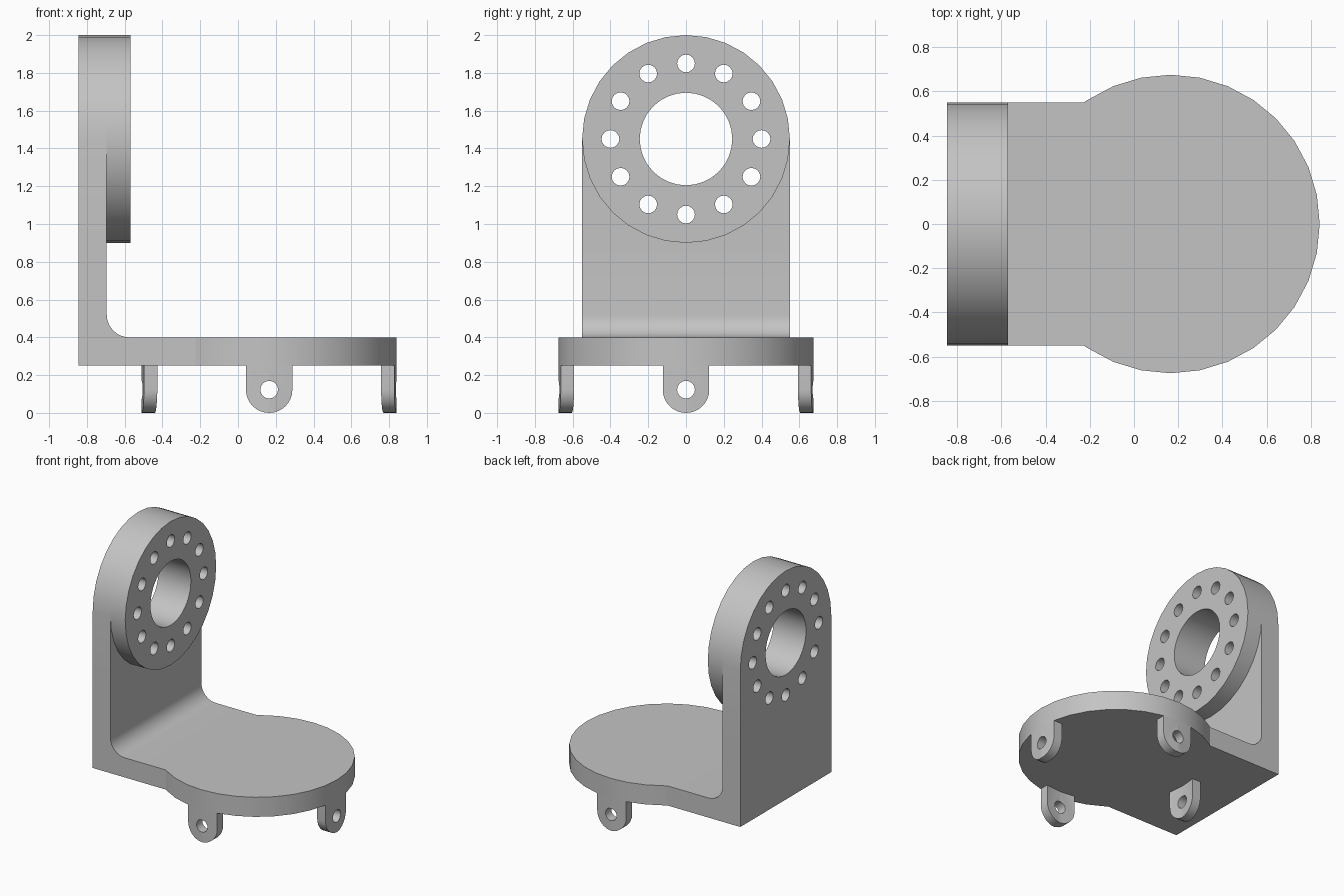
import bpy, bmesh
from math import sin, cos, radians, sqrt

if "Cube" in bpy.data.objects:
    bpy.data.objects.remove(bpy.data.objects["Cube"])

grey = bpy.data.materials.new("plain grey")
grey.use_nodes = True
colour = (0.55, 0.55, 0.55, 1)
grey.diffuse_color = colour
grey.node_tree.nodes["Principled BSDF"].inputs["Base Color"].default_value = colour


def arc(cu, cv, r, start, end, steps):
    """Points along an arc, both ends included."""
    angles = [radians(start + (end - start) * i / steps) for i in range(steps + 1)]
    return [(cu + r * cos(a), cv + r * sin(a)) for a in angles]


def circle(cu, cv, r, steps=32):
    return arc(cu, cv, r, 0, 360, steps)[:-1]


def prism(name, loops, axis, low, high):
    """Extrude an outline with holes along an axis."""
    place = {"x": lambda u, v, w: (w, u, v),
             "y": lambda u, v, w: (u, w, v),
             "z": lambda u, v, w: (u, v, w)}[axis]
    bm = bmesh.new()
    caps = ([], [])
    for loop in loops:
        rings = [[bm.verts.new(place(u, v, w)) for u, v in loop] for w in (low, high)]
        a, b = rings
        for i in range(len(loop)):
            bm.faces.new((a[i - 1], a[i], b[i], b[i - 1]))
        for cap, ring in zip(caps, rings):
            cap += [bm.edges.get((ring[i - 1], ring[i])) for i in range(len(ring))]
    for cap in caps:
        bmesh.ops.triangle_fill(bm, edges=cap, use_beauty=True)
    bmesh.ops.recalc_face_normals(bm, faces=bm.faces[:])
    mesh = bpy.data.meshes.new(name)
    bm.to_mesh(mesh)
    bm.free()
    mesh.materials.append(grey)
    obj = bpy.data.objects.new(name, mesh)
    bpy.context.collection.objects.link(obj)
    return obj


def activate(obj):
    bpy.ops.object.select_all(action="DESELECT")
    obj.select_set(True)
    bpy.context.view_layer.objects.active = obj


# Main dimensions
back, wall, hub_face = -0.845, -0.695, -0.57
half = 0.55
under, deck = 0.25, 0.40
hub_z, hub_low = 1.45, 0.90
disc_x, disc_r = 0.165, 0.675
join = disc_x - sqrt(disc_r ** 2 - half ** 2)
fillet = 0.12

# Angle bracket with a rounded inside corner
profile = [(back, under), (join, under), (join, deck)]
profile += arc(wall + fillet, deck + fillet, fillet, 270, 180, 8)
profile += [(wall, hub_low), (back, hub_low)]
parts = [prism("angle_bracket", [profile], "y", -half, half)]

# Round platform, cut flat where it meets the bracket
sweep = 123.75
outline = [(join, -half)] + arc(disc_x, 0, disc_r, -sweep, sweep, 22) + [(join, half)]
parts.append(prism("round_platform", [outline], "z", under, deck))

# Arched flange and raised hub share one bore and a ring of bolt holes
holes = [circle(0, hub_z, 0.245)]
for u, v in circle(0, hub_z, 0.40, 12):
    holes.append(circle(u, v, 0.047, 16))
arch = [(-half, hub_low), (half, hub_low)] + arc(0, hub_z, half, 0, 180, 16)
parts.append(prism("arched_flange", [arch] + holes, "x", back, wall))
parts.append(prism("raised_hub", [circle(0, hub_z, half)] + holes, "x", wall, hub_face))

# Mounting lug, curved to follow the platform rim
lug_r = 0.123
tongue = [(lug_r, under), (-lug_r, under)] + arc(0, lug_r, lug_r, 180, 360, 16)
lug = prism("left_lug", [tongue, circle(0, lug_r, 0.047, 16)], "x", 0.5, 0.8)
rim = prism("rim_cutter", [circle(0, 0, disc_r), circle(0, 0, 0.605)], "z", -0.1, 0.5)
rim.hide_render = True
trim = lug.modifiers.new("follow_rim", "BOOLEAN")
trim.operation = "INTERSECT"
trim.solver = "EXACT"
trim.object = rim
activate(lug)
bpy.ops.object.modifier_apply(modifier=trim.name)
bpy.data.objects.remove(rim)
lug.location.x = disc_x
parts.append(lug)

# Smooth curved surfaces, keep edges crisp
for part in parts:
    activate(part)
    bpy.ops.object.shade_smooth_by_angle(angle=radians(30))

# Repeat the lug around the platform
for i, name in enumerate(("back_lug", "right_lug", "front_lug"), 1):
    copy = lug.copy()
    copy.name = name
    copy.rotation_euler.z = radians(90 * i)
    bpy.context.collection.objects.link(copy)
